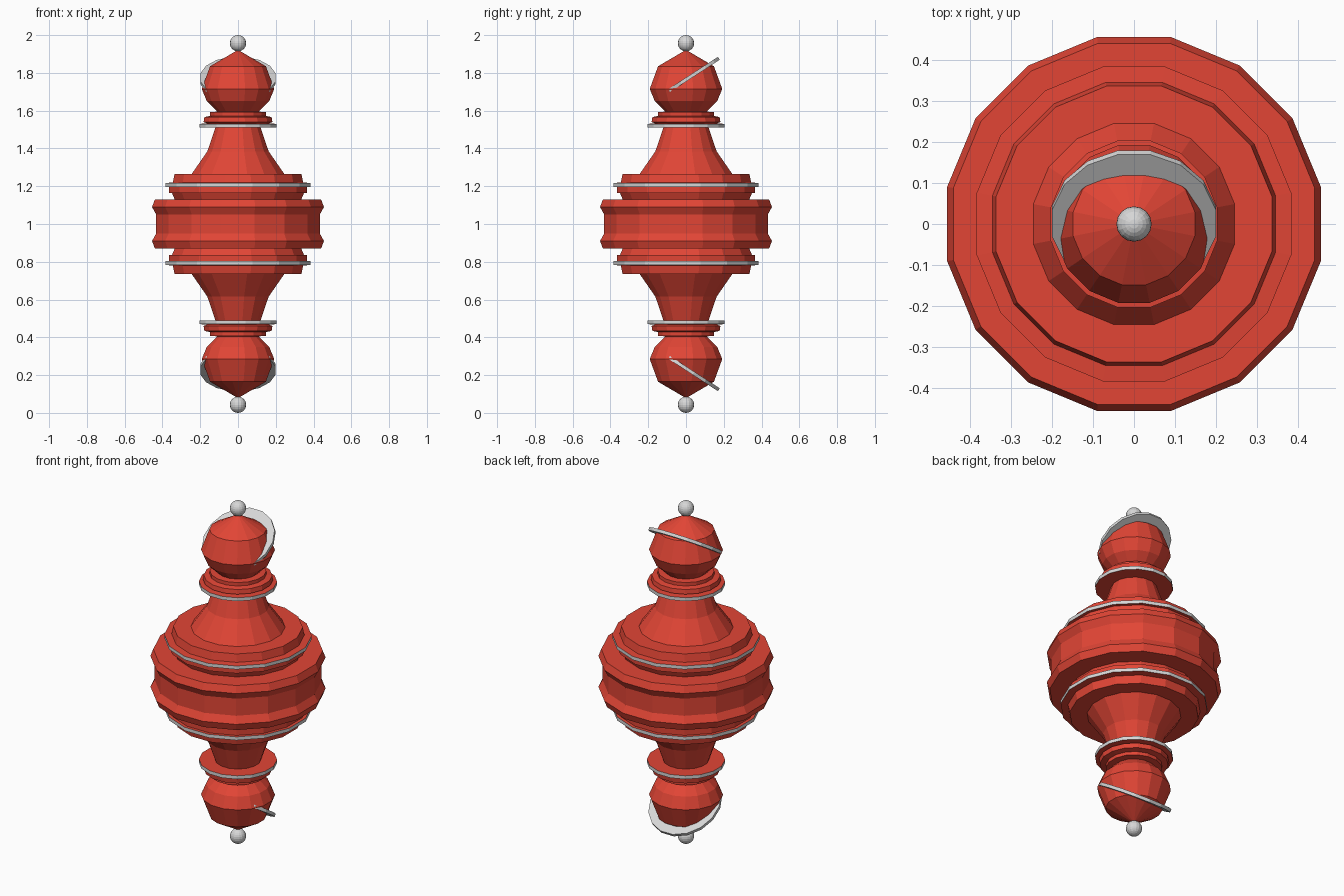
import bpy, bmesh, math
from mathutils import Matrix

if "Cube" in bpy.data.objects:
    bpy.data.objects.remove(bpy.data.objects["Cube"])

SIDES = 16
MID = 1.0
FLAT = math.cos(math.pi / SIDES)   # profiles give the flat-to-flat half width


def material(name, rgb):
    m = bpy.data.materials.new(name)
    m.use_nodes = True
    m.diffuse_color = (*rgb, 1)
    m.node_tree.nodes["Principled BSDF"].inputs["Base Color"].default_value = (*rgb, 1)
    return m


RED = material("warm red", (0.76, 0.06, 0.036))
SILVER = material("silver grey", (0.68, 0.68, 0.68))


def finish(name, bm, mats):
    bmesh.ops.recalc_face_normals(bm, faces=bm.faces)
    mesh = bpy.data.meshes.new(name)
    bm.to_mesh(mesh)
    bm.free()
    for m in mats:
        mesh.materials.append(m)
    ob = bpy.data.objects.new(name, mesh)
    bpy.context.collection.objects.link(ob)
    return ob


def lathe(name, profile, bands=()):
    """Turn a (half width, z) profile; rims whose height is in bands are silver."""
    bm = bmesh.new()
    verts = [bm.verts.new((w / FLAT, 0, z)) for w, z in profile]
    edges = [bm.edges.new(pair) for pair in zip(verts, verts[1:])]
    bmesh.ops.rotate(bm, verts=bm.verts, matrix=Matrix.Rotation(math.pi / SIDES, 3, "Z"))
    bmesh.ops.spin(bm, geom=verts + edges, axis=(0, 0, 1), cent=(0, 0, 0),
                   angle=math.tau, steps=SIDES)
    bmesh.ops.remove_doubles(bm, verts=bm.verts, dist=0.0005)
    bm.normal_update()
    for f in bm.faces:
        z = f.calc_center_median().z
        if abs(f.normal.z) < 0.1 and any(abs(z - b) < 0.005 for b in bands):
            f.material_index = 1
    return finish(name, bm, [RED, SILVER])


# Upper half profiles, heights measured from the middle
belly = [(0.433, 0.05), (0.455, 0.09), (0.44, 0.13), (0.335, 0.13), (0.35, 0.165),
         (0.365, 0.165), (0.365, 0.197), (0.383, 0.197), (0.383, 0.217),
         (0.345, 0.22), (0.336, 0.265), (0.245, 0.265)]
neck = [(0.245, 0.265), (0.162, 0.385), (0.12, 0.51), (0.203, 0.51), (0.203, 0.53),
        (0.165, 0.533), (0.182, 0.54), (0.178, 0.566), (0.147, 0.572),
        (0.147, 0.592), (0.11, 0.595)]
knob = [(0.11, 0.595), (0.165, 0.65), (0.192, 0.715), (0.148, 0.835), (0, 0.922)]


def mirrored(profile):
    return [(w, -z) for w, z in reversed(profile)] + profile


# Turned belly, one piece through the middle
body = lathe("belly", [(w, z + MID) for w, z in mirrored(belly)],
             (MID + 0.207, MID - 0.207))

for side, s in (("upper", 1), ("lower", -1)):
    def place(profile):
        return [(w, MID + s * z) for w, z in profile]

    # Flared neck with collar, and faceted knob
    lathe(side + "_neck", place(neck), (MID + s * 0.52,))
    lathe(side + "_knob", place(knob))

    # Tilted disc cutting through the knob
    bm = bmesh.new()
    tilt = Matrix.Translation((0, 0.007, MID + s * 0.769)) \
        @ Matrix.Rotation(s * math.radians(33), 4, "X") \
        @ Matrix.Rotation(math.pi / SIDES, 4, "Z")
    bmesh.ops.create_cone(bm, cap_ends=True, segments=SIDES, radius1=0.203,
                          radius2=0.203, depth=0.018, matrix=tilt)
    finish(side + "_tilted_disc", bm, [SILVER])

    # Ball finial
    bm = bmesh.new()
    bmesh.ops.create_uvsphere(bm, u_segments=16, v_segments=12, radius=0.043,
                              matrix=Matrix.Translation((0, 0, MID + s * 0.957)))
    finish(side + "_finial", bm, [SILVER])
